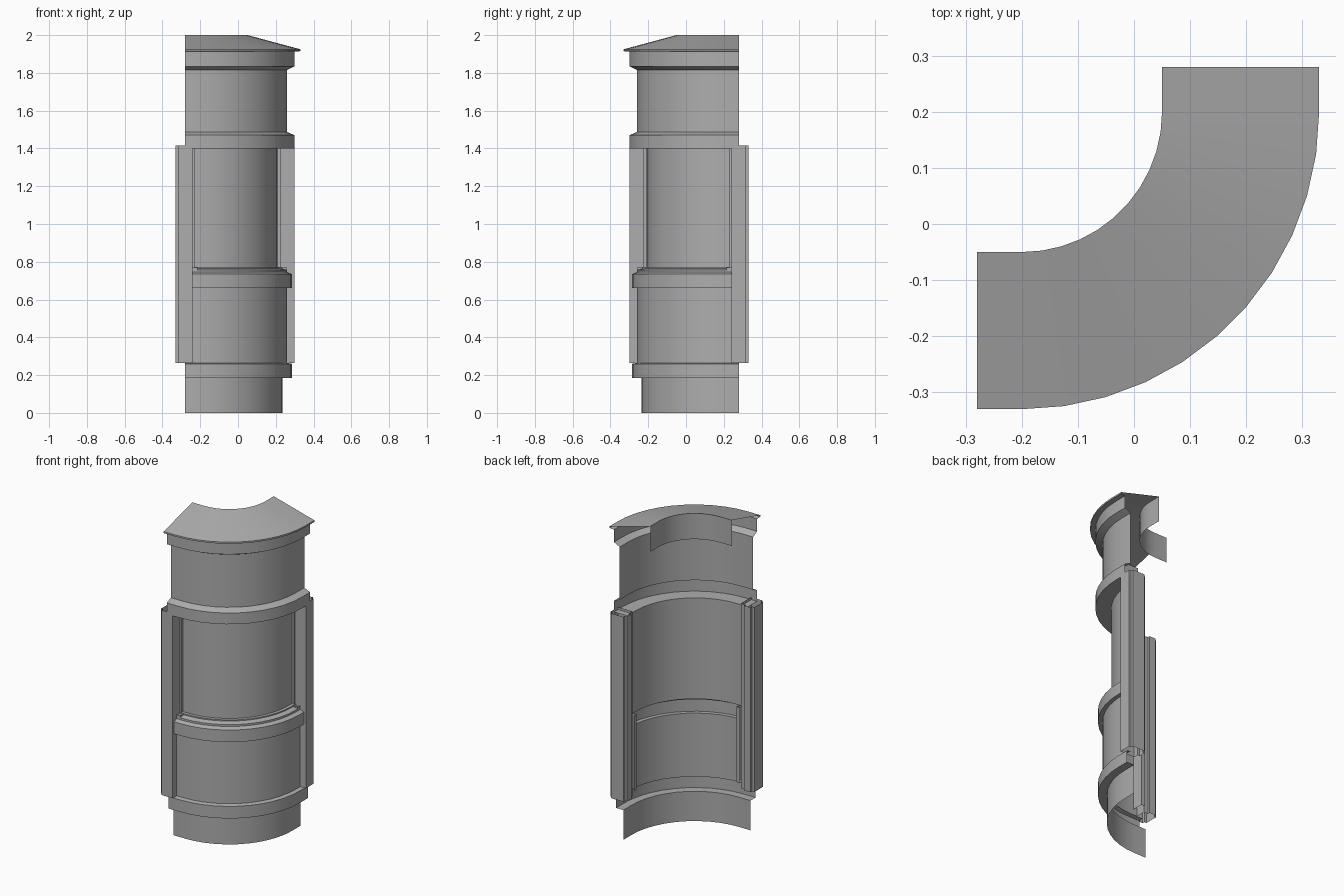
import bpy, bmesh, math

cube = bpy.data.objects.get("Cube")
if cube:
    bpy.data.objects.remove(cube, do_unlink=True)

stone = bpy.data.materials.new("plain_grey")
stone.use_nodes = True
GREY = (0.42, 0.42, 0.42, 1)
stone.diffuse_color = GREY
stone.node_tree.nodes["Principled BSDF"].inputs["Base Color"].default_value = GREY

C = 0.2          # the bend is centred on (-C, C)
STEPS = 11


def grid_object(name, rows):
    """Skin a list of equally long rows of points into an open sheet."""
    bm = bmesh.new()
    vs = [[bm.verts.new(p) for p in row] for row in rows]
    for a, b in zip(vs, vs[1:]):
        for i in range(len(a) - 1):
            bm.faces.new((a[i], b[i], b[i + 1], a[i + 1]))
    mesh = bpy.data.meshes.new(name)
    bm.to_mesh(mesh)
    bm.free()
    mesh.materials.append(stone)
    ob = bpy.data.objects.new(name, mesh)
    bpy.context.collection.objects.link(ob)
    bpy.ops.object.select_all(action='DESELECT')
    ob.select_set(True)
    bpy.context.view_layer.objects.active = ob
    bpy.ops.object.shade_smooth_by_angle(angle=math.radians(12))
    return ob


def sweep(name, profile, end):
    """Carry a (radius, height) profile round the bend, with straight ends."""
    rows = [[(-end, C - r, z) for r, z in profile]]
    for i in range(STEPS + 1):
        a = math.pi / 2 * i / STEPS
        rows.append([(-C + r * math.sin(a), C - r * math.cos(a), z) for r, z in profile])
    rows.append([(-C + r, end, z) for r, z in profile])
    return grid_object(name, rows)


def upright(name, section, low, high):
    """Open vertical extrusion at both ends of the bend."""
    for side in ("right", "left"):
        pts = section if side == "right" else [(-y, -x) for x, y in reversed(section)]
        grid_object(f"{side}_{name}", [[(x, y, z) for x, y in pts] for z in (low, high)])


# Plinth and base moulding
sweep("base_plinth", [(.435, 0), (.435, .185), (.485, .185), (.485, .26), (.46, .265)], .28)

# Lower panel, sill and recessed window panel
sweep("lower_panel", [(.46, .265), (.46, .66), (.485, .66), (.485, .735), (.46, .745),
                      (.46, .757), (.43, .765), (.43, .772), (.41, .772)], .24)
sweep("window_panel", [(.41, .772), (.41, 1.4)], .24)

# Upper moulding, frieze and cornice
sweep("upper_wall", [(.41, 1.4), (.5, 1.4), (.5, 1.47), (.46, 1.487), (.46, 1.815),
                     (.5, 1.835), (.5, 1.912), (.53, 1.915), (.53, 1.925)], .28)

# Sloping cap with its inner drop
sweep("sloping_cap", [(.53, 1.925), (.25, 2), (.25, 1.84)], .28)

# Stepped end posts
upright("end_post", [(-.24, -.2), (-.24, -.3), (-.315, -.3), (-.315, -.285), (-.33, -.285),
                     (-.33, -.2), (-.315, -.2), (-.315, -.185), (-.27, -.185),
                     (-.27, -.2), (-.24, -.2)], .265, 1.415)

# Narrow window frame strips
upright("window_frame", [(-.23, -.21), (-.23, -.225), (-.24, -.225)], .772, 1.4)

# Liners behind the lower panel
upright("panel_liner", [(-.24, -.26), (-.215, -.26), (-.215, -.19), (-.24, -.19)], .3, .77)
